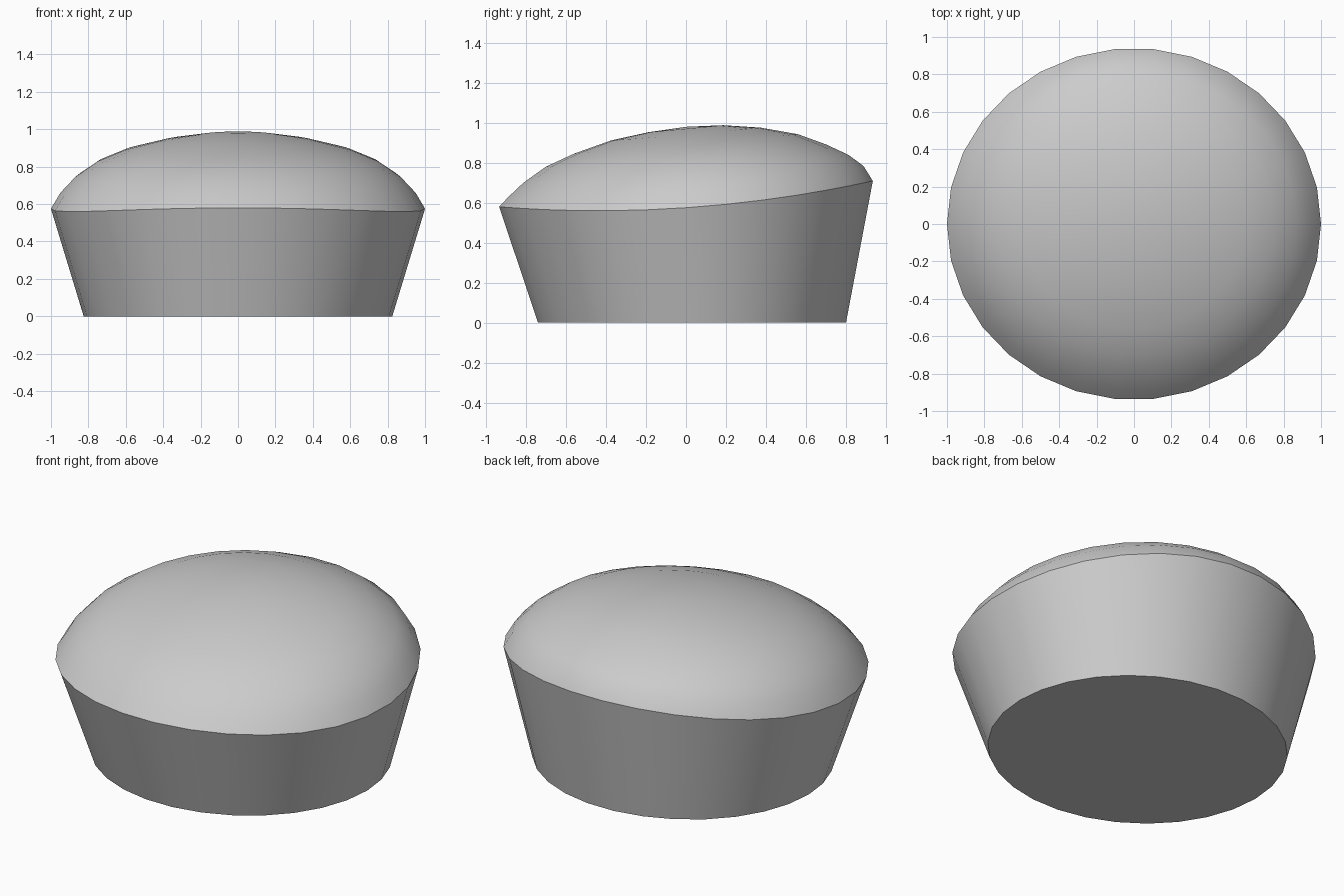
import bpy, bmesh
from math import cos, sin, pi

SIDES = 30
RX, RY = 1.0, 0.94

cube = bpy.data.objects.get("Cube")
if cube:
    bpy.data.objects.remove(cube, do_unlink=True)

grey = bpy.data.materials.new("plain grey")
grey.use_nodes = True
colour = (0.6, 0.6, 0.6, 1)
grey.diffuse_color = colour
grey.node_tree.nodes["Principled BSDF"].inputs["Base Color"].default_value = colour


def ring(bm, point):
    """One loop of vertices; point maps an angle to a position."""
    return [bm.verts.new(point(2 * pi * i / SIDES)) for i in range(SIDES)]


def bridge(bm, low, high):
    for i in range(SIDES):
        j = (i + 1) % SIDES
        bm.faces.new((low[i], low[j], high[j], high[i]))


def finish(bm, name):
    mesh = bpy.data.meshes.new(name)
    bm.to_mesh(mesh)
    bm.free()
    mesh.materials.append(grey)
    obj = bpy.data.objects.new(name, mesh)
    bpy.context.collection.objects.link(obj)
    bpy.ops.object.select_all(action="DESELECT")
    obj.select_set(True)
    bpy.context.view_layer.objects.active = obj
    bpy.ops.object.shade_smooth_by_angle(angle=pi / 6)


def blend(a, front, side, back):
    """Height around a ring, easing between front, side and back."""
    s = sin(a)
    return side + (back - front) / 2 * s + ((back + front) / 2 - side) * s * s


# Dome profile from rim to crown: radius share, then front, side and back height
PROFILE = [
    (1.0, 0.58, 0.575, 0.71),
    (0.95, 0.63, 0.66, 0.785),
    (0.87, 0.70, 0.745, 0.84),
    (0.75, 0.78, 0.828, 0.892),
    (0.6, 0.845, 0.89, 0.943),
    (0.4, 0.912, 0.94, 0.976),
    (0.2, 0.953, 0.97, 0.988),
]


def dome_point(row):
    t, front, side, back = row
    return lambda a: (RX * t * cos(a), RY * t * sin(a), blend(a, front, side, back))


# Tapered cup with a flat bottom
bm = bmesh.new()
base = ring(bm, lambda a: (0.825 * cos(a), 0.03 + 0.775 * sin(a), 0))
rim = ring(bm, dome_point(PROFILE[0]))
bridge(bm, base, rim)
bm.faces.new(base[::-1])
finish(bm, "cup")

# Domed top, leaning up towards the back
bm = bmesh.new()
rings = [ring(bm, dome_point(row)) for row in PROFILE]
for low, high in zip(rings, rings[1:]):
    bridge(bm, low, high)
crown = bm.verts.new((0, 0, 0.98))
for i in range(SIDES):
    bm.faces.new((rings[-1][i], rings[-1][(i + 1) % SIDES], crown))
finish(bm, "domed_top")
